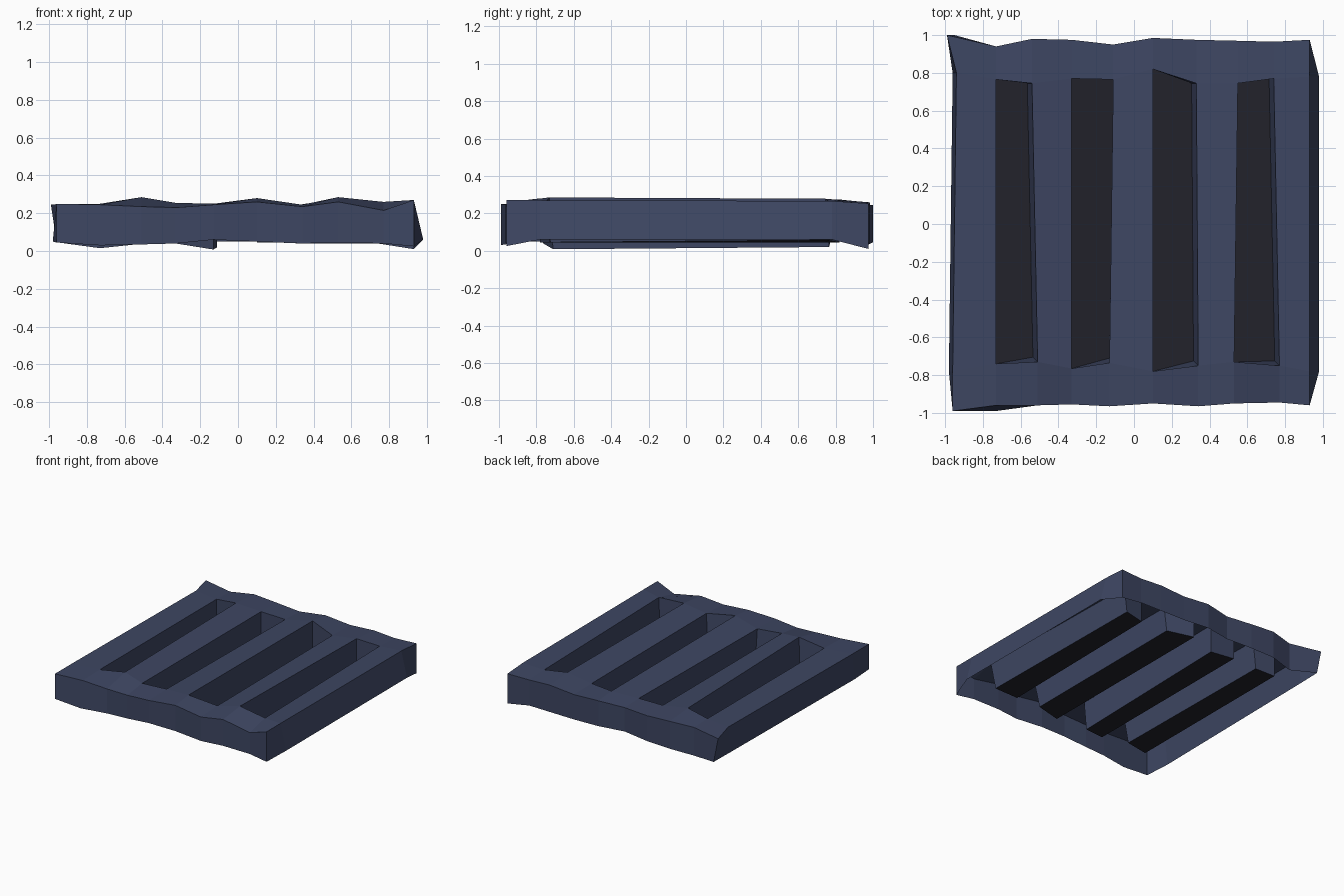
import bpy
import bmesh

cube = bpy.data.objects.get("Cube")
if cube:
    bpy.data.objects.remove(cube, do_unlink=True)


def make_material(name, colour):
    material = bpy.data.materials.new(name)
    material.use_nodes = True
    material.diffuse_color = colour
    material.node_tree.nodes["Principled BSDF"].inputs["Base Color"].default_value = colour
    return material


slate_blue = make_material("slate blue iron", (.047, .061, .122, 1))
near_black = make_material("near black", (.016, .016, .024, 1))


def finish(mesh, name, materials):
    """Turn a bmesh into a flat-shaded object."""
    data = bpy.data.meshes.new(name)
    mesh.to_mesh(data)
    mesh.free()
    for material in materials:
        data.materials.append(material)
    bpy.context.collection.objects.link(bpy.data.objects.new(name, data))


def wall(mesh, upper, lower):
    """Join two closed loops of vertices with quads."""
    for k in range(len(upper)):
        n = (k + 1) % len(upper)
        mesh.faces.new((upper[k], lower[k], lower[n], upper[n]))


# Uneven rows of points across the top, front to back
front_x = [-.96, -.73, -.51, -.33, -.13, .1, .34, .53, .77, .93]
back_x = [-.94, -.73, -.54, -.33, -.11, .1, .33, .55, .74, .93]
front_y = [-.99, -.96, -.96, -.955, -.965, -.95, -.965, -.95, -.945, -.96]
back_y = [1, .94, .98, .975, .95, .985, .975, .97, .965, .975]
slot_front_y = [-.78, -.74, -.73, -.765, -.735, -.78, -.75, -.73, -.75, -.78]
slot_back_y = [.8, .765, .745, .77, .765, .82, .745, .745, .77, .78]
front_z = [.25, .245, .235, .23, .245, .26, .235, .26, .215, .27]
slot_z = [.25, .25, .285, .255, .25, .28, .245, .285, .26, .27]

columns = len(front_x)
rows = [
    list(zip(front_x, front_y, front_z)),
    list(zip(front_x, slot_front_y, slot_z)),
    [(x, y, z * .8 + .05) for x, y, z in zip(back_x, slot_back_y, slot_z)],
    [(x, y, z * .4 + .145) for x, y, z in zip(back_x, back_y, slot_z)],
]
rows[-1][0] = (-.99, 1, .245)

# Frame: top plate with four openings and an outer skirt, open underneath
frame = bmesh.new()
grid = [[frame.verts.new(point) for point in row] for row in rows]
for j in range(len(rows) - 1):
    for i in range(columns - 1):
        is_opening = j == 1 and i % 2 == 1
        if not is_opening:
            frame.faces.new((grid[j][i], grid[j][i + 1], grid[j + 1][i + 1], grid[j + 1][i]))

right_side = [grid[1][-1], grid[2][-1]]
left_side = [grid[2][0], grid[1][0]]
rim = grid[0] + right_side + grid[3][::-1] + left_side
foot_z = [.045, .03, .035, .04, .06, .05, .04, .045, .04, .025]
back_foot_z = [.045, .015, .035, .04, .05, .05, .04, .04, .04, .01]
rim_z = foot_z + [.06, .06] + back_foot_z[::-1] + [.05, .05]

skirt = []
for top, z in zip(rim, rim_z):
    x, y, _ = top.co
    if top in right_side:
        x += .05
    elif top in left_side:
        x -= .02
    elif top is grid[3][0]:
        x += .04
    elif top is grid[0][1]:
        y -= .03
    skirt.append(frame.verts.new((x, y, z)))
wall(frame, rim, skirt)
finish(frame, "grate_frame", [slate_blue])

# Slots: four hanging troughs with dark floors (left and right floor heights)
floor_heights = [(.04, .04), (.04, .008), (.045, .045), (.045, .045)]
for number, (low_side, high_side) in enumerate(floor_heights):
    i = number * 2 + 1
    trough = bmesh.new()
    corners = [rows[1][i], rows[1][i + 1], rows[2][i + 1], rows[2][i]]
    mouth = [trough.verts.new(corner) for corner in corners]
    depths = [low_side, high_side, high_side + .012, low_side]
    base = []
    for k, ((x, y, _), z) in enumerate(zip(corners, depths)):
        if k in (1, 2) and number != 1:
            x -= .025
        if k == 1:
            y += .025
        base.append(trough.verts.new((x, y, z)))
    wall(trough, mouth[::-1], base[::-1])
    floor = trough.faces.new(base)
    floor.material_index = 1
    finish(trough, "slot_trough_" + "abcd"[number], [slate_blue, near_black])
